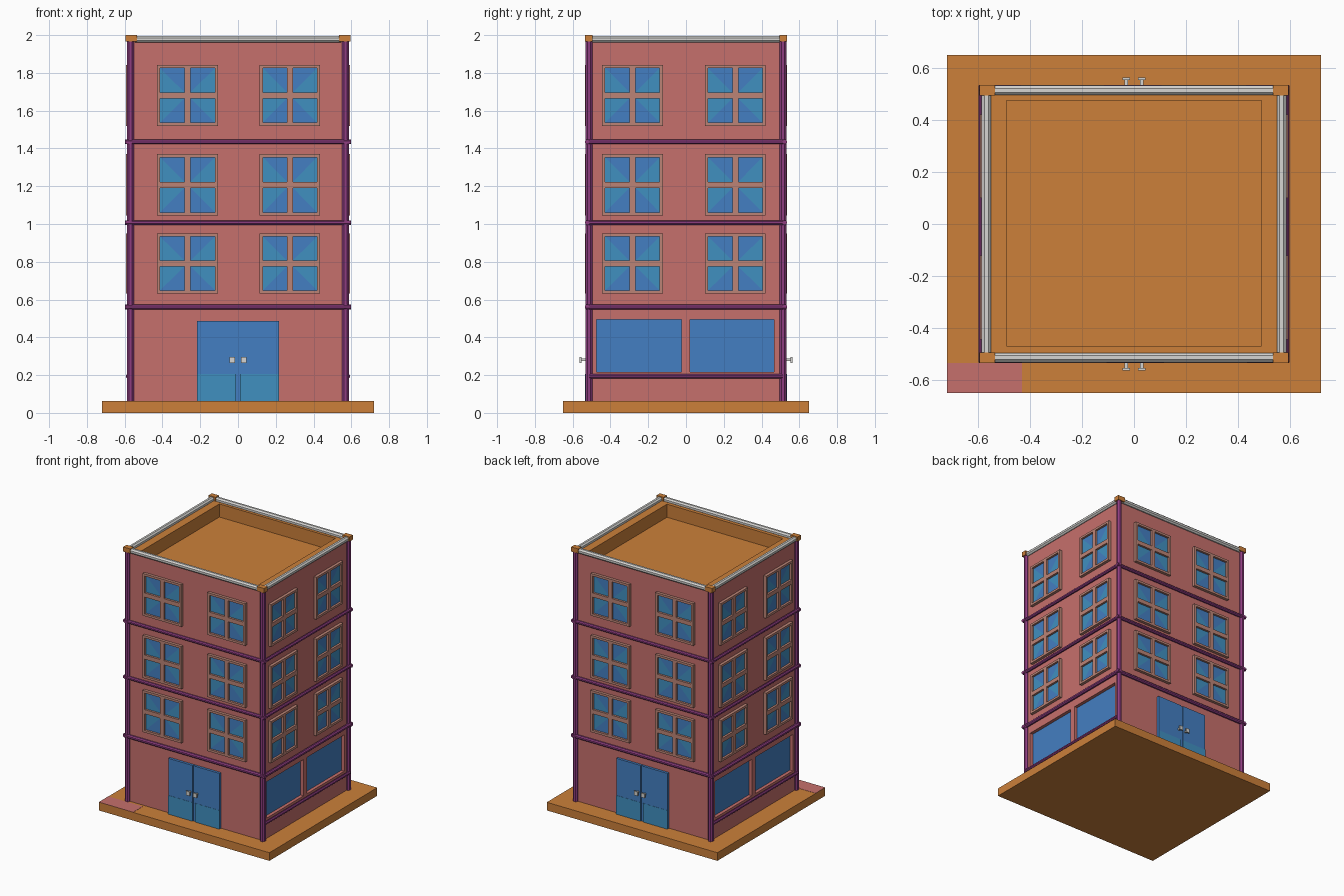
import bpy, bmesh, math
from mathutils import Matrix, Vector

if "Cube" in bpy.data.objects:
    bpy.data.objects.remove(bpy.data.objects["Cube"])


def material(name, hex_code):
    def lin(c):
        return c / 12.92 if c <= 0.04045 else ((c + 0.055) / 1.055) ** 2.4
    m = bpy.data.materials.new(name)
    m.diffuse_color = [lin(int(hex_code[i:i + 2], 16) / 255) for i in (0, 2, 4)] + [1]
    m.use_nodes = True
    m.node_tree.nodes["Principled BSDF"].inputs["Base Color"].default_value = m.diffuse_color
    return m


ORANGE = material("orange", "CC803A")
RED = material("brick_red", "C6706C")
PURPLE = material("purple", "8E3D80")
BLUE = material("blue", "447FC2")
TEAL = material("teal_blue", "4090C0")
TAN = material("frame_tan", "BC8476")
WHITE = material("pale_grey", "D6D5D2")

WX, WY = 0.57, 0.513   # half width and depth of the walls


def finish(name, bm, *mats):
    me = bpy.data.meshes.new(name)
    bm.to_mesh(me)
    bm.free()
    ob = bpy.data.objects.new(name, me)
    bpy.context.collection.objects.link(ob)
    for m in mats:
        me.materials.append(m)
    return ob


def add_box(bm, lo, hi):
    a = Vector([min(p) for p in zip(lo, hi)])
    b = Vector([max(p) for p in zip(lo, hi)])
    mat = Matrix.Translation((a + b) / 2) @ Matrix.Diagonal((*(b - a), 1))
    bmesh.ops.create_cube(bm, size=1, matrix=mat)


def box(name, lo, hi, mat):
    bm = bmesh.new()
    add_box(bm, lo, hi)
    return finish(name, bm, mat)


def octagon_bar(name, center, axis, length, half, mat):
    """Eight-sided bar along an axis, with flats 'half' away from its centre line."""
    turn = {'X': Matrix.Rotation(math.pi / 2, 4, 'Y'),
            'Y': Matrix.Rotation(math.pi / 2, 4, 'X'), 'Z': Matrix()}[axis]
    r = half / math.cos(math.pi / 8)
    bm = bmesh.new()
    bmesh.ops.create_cone(bm, cap_ends=True, segments=8, radius1=r, radius2=r, depth=length,
                          matrix=Matrix.Translation(center) @ turn @ Matrix.Rotation(math.pi / 8, 4, 'Z'))
    return finish(name, bm, mat)


def on_wall(side, u, d, z):
    """u along the wall, d outwards from the wall, z up."""
    return {'front': (u, -WY - d, z), 'back': (-u, WY + d, z),
            'right': (WX + d, u, z), 'left': (-WX - d, u, z)}[side]


# Base slab with a red corner patch
box("base_slab", (-0.72, -0.65, 0), (0.72, 0.65, 0.062), ORANGE)
box("base_patch", (-0.72, -0.65, 0.062), (-0.43, -0.535, 0.0635), RED)

# Wall block with roof well and recessed shop windows cut out
body = box("walls", (-WX, -WY, 0.06), (WX, WY, 1.97), RED)
bm = bmesh.new()
add_box(bm, (-0.49, -0.47, 1.87), (0.49, 0.475, 2.1))
for s in (-1, 1):
    for y0, y1 in ((-0.473, -0.025), (0.02, 0.467)):
        add_box(bm, (s * 0.545, y0, 0.217), (s * 0.7, y1, 0.494))
cutter = finish("cutter", bm)
cutter.hide_render = True
mod = body.modifiers.new("cut", 'BOOLEAN')
mod.object = cutter
mod.operation = 'DIFFERENCE'
mod.solver = 'EXACT'
bpy.context.view_layer.objects.active = body
bpy.ops.object.modifier_apply(modifier=mod.name)
bpy.data.objects.remove(cutter)
body.data.materials.clear()
for m in (RED, ORANGE, BLUE):
    body.data.materials.append(m)
for p in body.data.polygons:
    c, n = p.center, p.normal
    p.material_index = 0
    if c.z > 1.8 and (n.z > 0.9 or (abs(c.x) < 0.52 and abs(c.y) < 0.49)):
        p.material_index = 1          # parapet top and roof well
    elif abs(n.x) > 0.9 and abs(c.x) < 0.56:
        p.material_index = 2          # shop glass


def window(side, u0, u1, z0, z1):
    um, zm = (u0 + u1) / 2, (z0 + z1) / 2
    bm = bmesh.new()
    e, h, d = 0.017, 0.016, 0.022
    for a0, a1, b0, b1 in ((u0, u0 + e, z0, z1), (u1 - e, u1, z0, z1),
                           (u0 + e, u1 - e, z0, z0 + e), (u0 + e, u1 - e, z1 - e, z1),
                           (um - h, um + h, z0 + e, z1 - e),
                           (u0 + e, um - h, zm - h, zm + h), (um + h, u1 - e, zm - h, zm + h)):
        add_box(bm, on_wall(side, a0, -0.005, b0), on_wall(side, a1, d, b1))
    finish(side + "_window_frame", bm, TAN)
    # Glass sheet in two blues split by an X
    bm = bmesh.new()
    add_box(bm, on_wall(side, u0 + 0.01, -0.003, z0 + 0.01), on_wall(side, u1 - 0.01, 0.006, z1 - 0.01))
    out = Vector(on_wall(side, 0, 1, 0)) - Vector(on_wall(side, 0, 0, 0))
    bm.normal_update()
    bmesh.ops.poke(bm, faces=[f for f in bm.faces if f.normal.dot(out) > 0.9])
    for f in bm.faces:
        f.material_index = int(abs(f.calc_center_median().z - zm) < 0.03)
    finish(side + "_window_glass", bm, BLUE, TEAL)


# Upper windows on all four sides
for side in ('front', 'back', 'right', 'left'):
    spans = ((-0.43, -0.105), (0.115, 0.435)) if side in ('front', 'back') else ((-0.445, -0.122), (0.1, 0.422))
    for z0, z1 in ((0.632, 0.95), (1.045, 1.37), (1.52, 1.842)):
        for u0, u1 in spans:
            window(side, u0, u1, z0, z1)

# Double doors front and back
for side in ('front', 'back'):
    def wall_box(name, u0, u1, d0, d1, z0, z1, mat):
        box(side + name, on_wall(side, u0, d0, z0), on_wall(side, u1, d1, z1), mat)
    wall_box("_door_strip", -0.01, 0.01, -0.005, 0.012, 0.06, 0.487, BLUE)
    for s in (-1, 1):
        wall_box("_door_leaf", s * 0.01, s * 0.216, -0.005, 0.019, 0.06, 0.487, BLUE)
        wall_box("_door_kick_plate", s * 0.01, s * 0.216, 0.019, 0.0205, 0.06, 0.205, TEAL)
        wall_box("_handle_stem", s * 0.023, s * 0.036, 0.015, 0.042, 0.274, 0.288, WHITE)
        wall_box("_handle_knob", s * 0.015, s * 0.045, 0.04, 0.051, 0.265, 0.296, WHITE)

# Corner posts and roof corner caps
for sx in (-1, 1):
    for sy in (-1, 1):
        octagon_bar("corner_post", (sx * WX, sy * WY, 1.015), 'Z', 1.91, 0.0185, PURPLE)
        box("roof_corner_cap", (sx * 0.535, sy * 0.495, 1.965), (sx * 0.595, sy * 0.535, 2.0), ORANGE)

# Floor bands, shop sills and roof rails
for s in (-1, 1):
    for z, h in ((0.56, 0.0135), (1.007, 0.012), (1.435, 0.012)):
        octagon_bar("floor_band_long", (0, s * 0.522, z), 'X', 1.194, h, PURPLE)
        octagon_bar("floor_band_side", (s * 0.584, 0, z), 'Y', 1.065, h, PURPLE)
    octagon_bar("shop_sill", (s * 0.583, 0, 0.194), 'Y', 1.02, 0.011, PURPLE)
    octagon_bar("roof_rail_long", (0, s * 0.514, 1.978), 'X', 1.09, 0.018, WHITE)
    octagon_bar("roof_rail_side", (s * 0.568, 0, 1.978), 'Y', 1.0, 0.018, WHITE)
